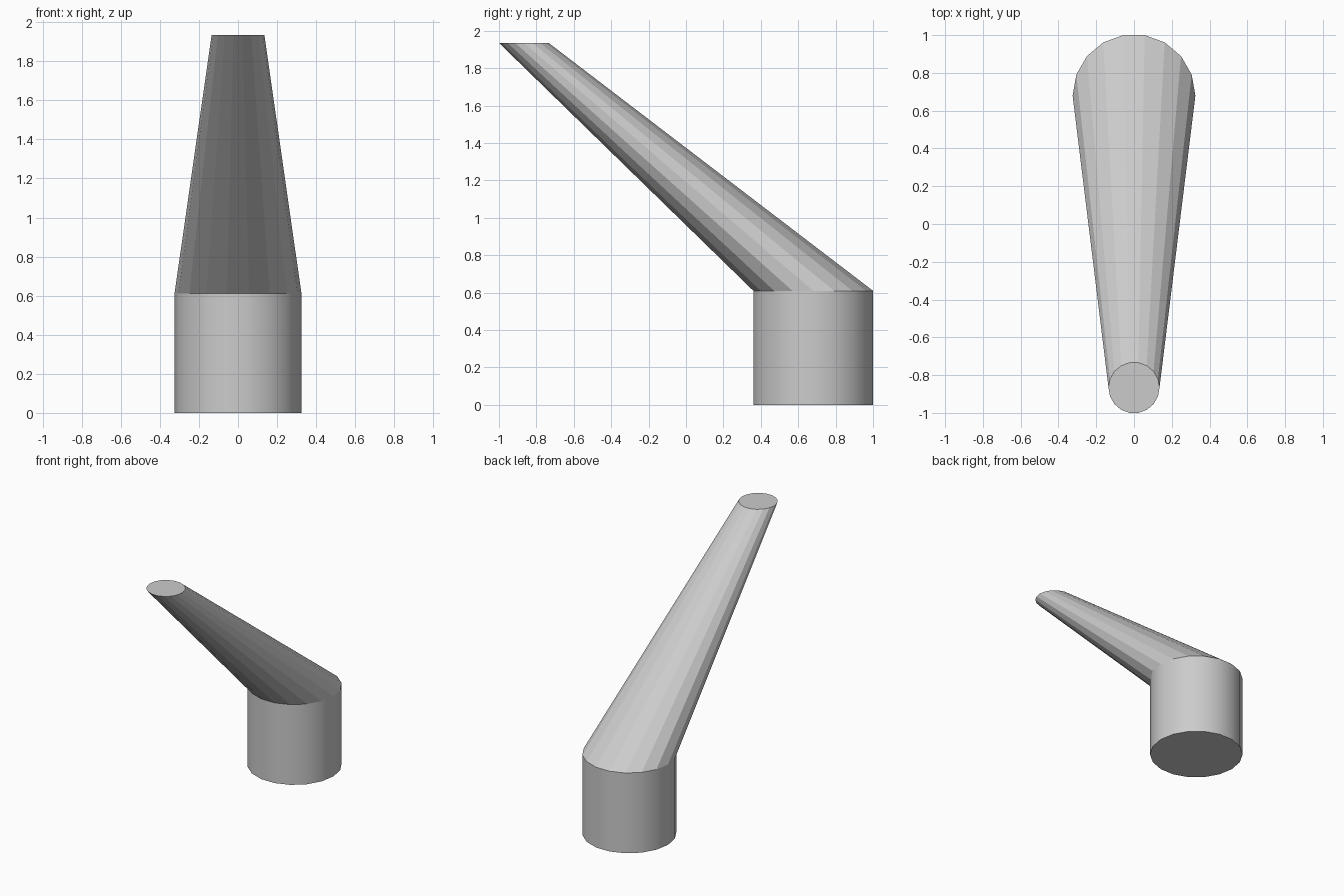
import bpy, bmesh, math

if "Cube" in bpy.data.objects:
    bpy.data.objects.remove(bpy.data.objects["Cube"])

SIDES = 18
# (radius, centre y, z) of each horizontal ring, bottom to top
RINGS = [(0.325, 0.68, 0.0), (0.325, 0.68, 0.61), (0.135, -0.867, 1.935)]

bm = bmesh.new()


def ring(radius, cy, z):
    return [bm.verts.new((radius * math.cos(2 * math.pi * i / SIDES),
                          cy + radius * math.sin(2 * math.pi * i / SIDES), z))
            for i in range(SIDES)]


loops = [ring(*r) for r in RINGS]

# upright base (smooth) and slanted tapering spout (faceted)
for level, (low, high) in enumerate(zip(loops, loops[1:])):
    for i in range(SIDES):
        j = (i + 1) % SIDES
        face = bm.faces.new((low[i], low[j], high[j], high[i]))
        face.smooth = level == 0

# end caps
bm.faces.new(loops[0][::-1])
bm.faces.new(loops[-1])

# crisp edges around every ring
for e in bm.edges:
    if abs(e.verts[0].co.z - e.verts[1].co.z) < 1e-5:
        e.smooth = False

mesh = bpy.data.meshes.new("bent_pipe")
bm.to_mesh(mesh)
bm.free()
bpy.context.collection.objects.link(bpy.data.objects.new("bent_pipe", mesh))
